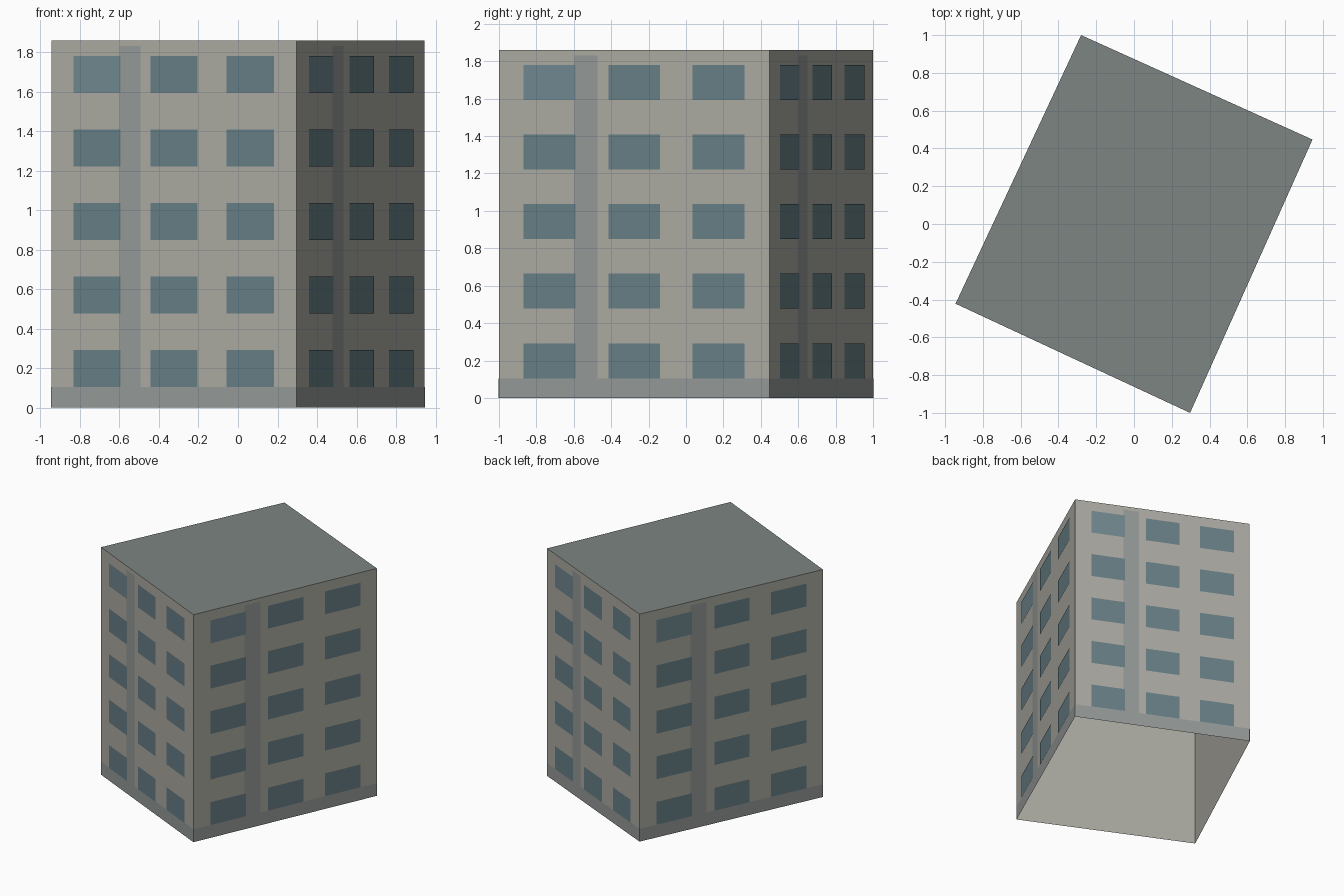
import bpy
from mathutils import Vector

if "Cube" in bpy.data.objects:
    bpy.data.objects.remove(bpy.data.objects["Cube"])

HEIGHT = 1.86
CORNERS = [Vector((-0.945, -0.422)), Vector((0.297, -1.0)),
           Vector((0.945, 0.447)), Vector((-0.28, 1.0))]
COLUMNS = [(0.092, 0.284), (0.406, 0.597), (0.716, 0.909)]
ROWS = [(0.105, 0.292), (0.478, 0.665), (0.85, 1.037), (1.222, 1.409), (1.593, 1.78)]
PROUD = 0.002  # thin offset that keeps flat details clear of the wall


def material(name, rgb):
    mat = bpy.data.materials.new(name)
    mat.diffuse_color = [(c / 255) ** 2.2 for c in rgb] + [1]
    mat.use_nodes = True
    mat.node_tree.nodes["Principled BSDF"].inputs["Base Color"].default_value = mat.diffuse_color
    return mat


WALL = material("wall", (170, 169, 161))
ROOF = material("roof", (124, 132, 129))
TRIM = material("trim", (147, 152, 150))
GLASS = material("glass", (103, 126, 133))
PALE_GLASS = material("pale_glass", (112, 135, 143))


def add_mesh(name, verts, faces, mat):
    mesh = bpy.data.meshes.new(name)
    mesh.from_pydata(verts, [], faces)
    mesh.materials.append(mat)
    bpy.context.collection.objects.link(bpy.data.objects.new(name, mesh))


def add_panels(name, side, rects, mat, proud):
    """Flat rectangles (u0, u1, z0, z1) on one wall, u running 0-1 along it."""
    a, b = CORNERS[side], CORNERS[(side + 1) % 4]
    along = b - a
    out = Vector((along.y, -along.x)).normalized() * proud
    verts, faces = [], []
    for u0, u1, z0, z1 in rects:
        n = len(verts)
        for u, z in ((u0, z0), (u1, z0), (u1, z1), (u0, z1)):
            verts.append((*(a + along * u + out), z))
        faces.append((n, n + 1, n + 2, n + 3))
    add_mesh(name, verts, faces, mat)


# Hollow wall shell, open underneath
ring = [(*c, z) for z in (0, HEIGHT) for c in CORNERS]
add_mesh("walls", ring, [(i, (i + 1) % 4, (i + 1) % 4 + 4, i + 4) for i in range(4)], WALL)

# Flat roof
add_mesh("roof", ring[4:], [(0, 1, 2, 3)], ROOF)

# The same facade repeats on all four sides
for side in range(4):
    windows = [(*c, *r) for r in ROWS for c in COLUMNS]
    pale = windows.pop(12)  # top window beside the vertical strip
    add_panels(f"plinth_{side}", side, [(0, 1, 0, 0.105)], TRIM, PROUD)
    add_panels(f"vertical_strip_{side}", side, [(0.278, 0.365, 0.105, 1.83)], TRIM, PROUD)
    add_panels(f"windows_{side}", side, windows, GLASS, PROUD * 2)
    add_panels(f"pale_window_{side}", side, [pale], PALE_GLASS, PROUD * 2)
